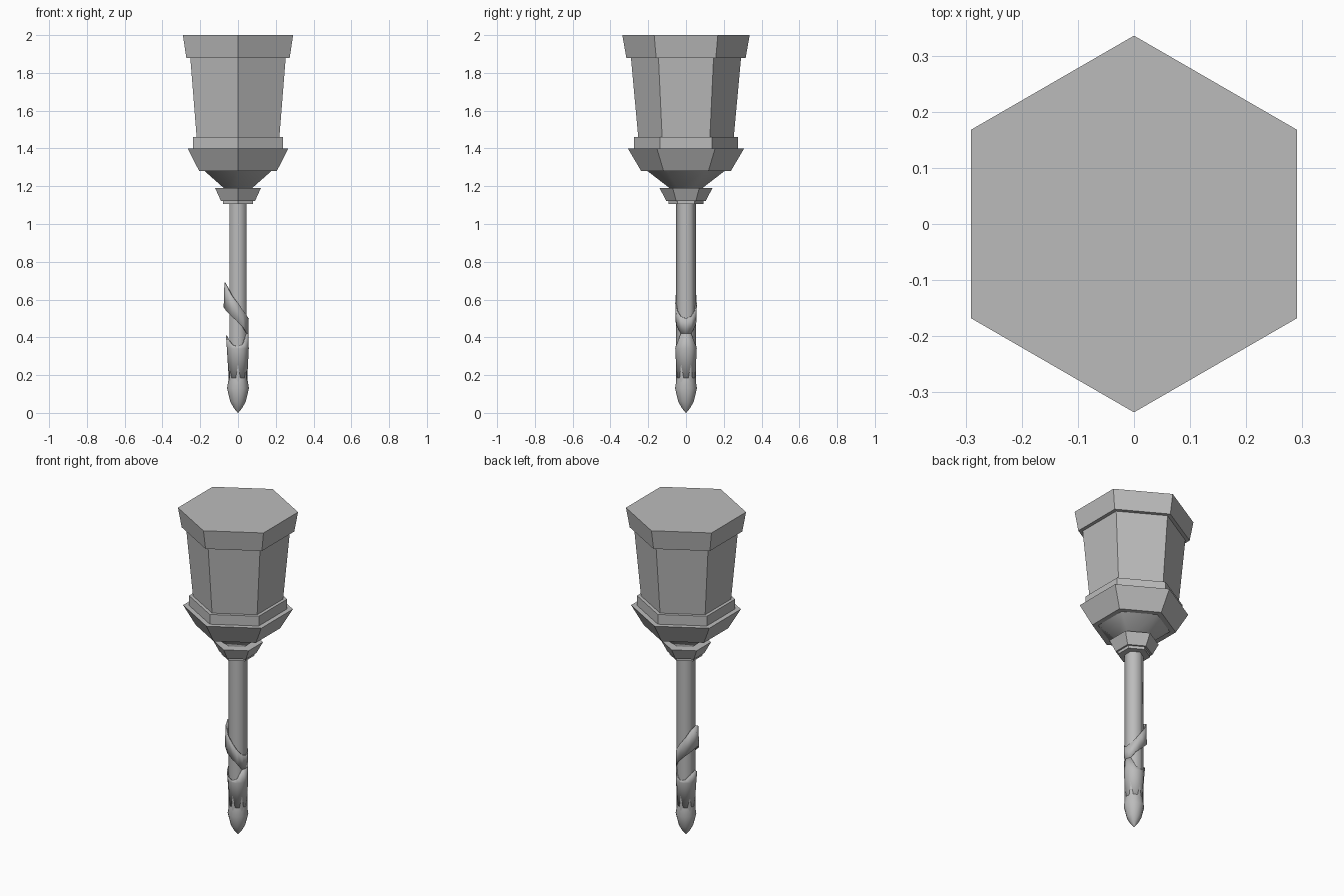
import bpy, bmesh
from math import sin, cos, pi, radians

cube = bpy.data.objects.get("Cube")
if cube:
    bpy.data.objects.remove(cube, do_unlink=True)

grey = bpy.data.materials.new("plain grey")
grey.use_nodes = True
grey.diffuse_color = (0.5, 0.5, 0.5, 1)
grey.node_tree.nodes["Principled BSDF"].inputs["Base Color"].default_value = (0.5, 0.5, 0.5, 1)


def finish(name, bm, smooth=0):
    """Turn a bmesh into a named object, smooth below the given angle."""
    bmesh.ops.recalc_face_normals(bm, faces=bm.faces)
    mesh = bpy.data.meshes.new(name)
    bm.to_mesh(mesh)
    bm.free()
    mesh.materials.append(grey)
    obj = bpy.data.objects.new(name, mesh)
    bpy.context.collection.objects.link(obj)
    if smooth:
        bpy.ops.object.select_all(action="DESELECT")
        obj.select_set(True)
        bpy.context.view_layer.objects.active = obj
        bpy.ops.object.shade_smooth_by_angle(angle=radians(smooth))
    return obj


def lathe(name, profile, sides=6, smooth=0):
    """Closed solid from (radius, height) pairs, with corners on the y axis."""
    bm = bmesh.new()
    rings = []
    for r, z in profile:
        rings.append([bm.verts.new((r * cos(pi / 2 + 2 * pi * i / sides),
                                    r * sin(pi / 2 + 2 * pi * i / sides), z))
                      for i in range(sides)])
    for a, b in zip(rings, rings[1:]):
        for i in range(sides):
            j = (i + 1) % sides
            bm.faces.new((a[i], a[j], b[j], b[i]))
    bm.faces.new(rings[0])
    bm.faces.new(rings[-1])
    bmesh.ops.remove_doubles(bm, verts=bm.verts, dist=0.0005)
    return finish(name, bm, smooth)


# Handle, from the cap down
lathe("handle_cap", [(0.316, 1.88), (0.337, 2.0)])
lathe("handle_grip", [(0.252, 1.45), (0.292, 1.885)])
lathe("handle_collar", [(0.275, 1.39), (0.275, 1.46)])
lathe("handle_flange", [(0.237, 1.28), (0.308, 1.40)])
lathe("handle_cone", [(0.08, 1.185), (0.21, 1.285)], smooth=65)
lathe("chuck", [(0.104, 1.122), (0.14, 1.19)])
lathe("chuck_ring", [(0.092, 1.105), (0.092, 1.125)])

# Shaft and pointed tip
lathe("shaft", [(0.053, 0.15), (0.053, 1.11)], smooth=65)
lathe("tip", [(0.001, 0.0), (0.022, 0.025), (0.041, 0.06), (0.058, 0.13), (0.049, 0.185)],
      sides=12, smooth=50)

# Slanted cutting sleeve with a notch open towards -x.
# One column per 30 degrees from +x to -x: top edge, notch top, notch bottom.
columns = [(0.50, 0.42, 0.42), (0.51, 0.42, 0.42), (0.54, 0.455, 0.365),
           (0.58, 0.48, 0.35), (0.62, 0.51, 0.36), (0.67, 0.54, 0.39), (0.69, 0.56, 0.41)]
bm = bmesh.new()
grid = []
for i in range(12):
    top, upper, lower = columns[min(i, 12 - i)]
    a = 2 * pi * i / 12
    flare = max(0, -cos(a))
    rows = [(top, 0.057 + 0.015 * flare), (upper, 0.055 + 0.021 * flare),
            (lower, 0.056 + 0.008 * flare), (0.34, 0.057 + 0.002 * flare), (0.18, 0.049)]
    grid.append([bm.verts.new((r * cos(a), r * sin(a), z)) for z, r in rows])
for i in range(12):
    a, b = grid[i], grid[(i + 1) % 12]
    for k in (0, 2, 3):
        bm.faces.new((a[k], b[k], b[k + 1], a[k + 1]))
bmesh.ops.remove_doubles(bm, verts=bm.verts, dist=0.0005)
sleeve = finish("cutting_sleeve", bm, 50)
solid = sleeve.modifiers.new("thickness", "SOLIDIFY")
solid.thickness = 0.006
solid.offset = -1
